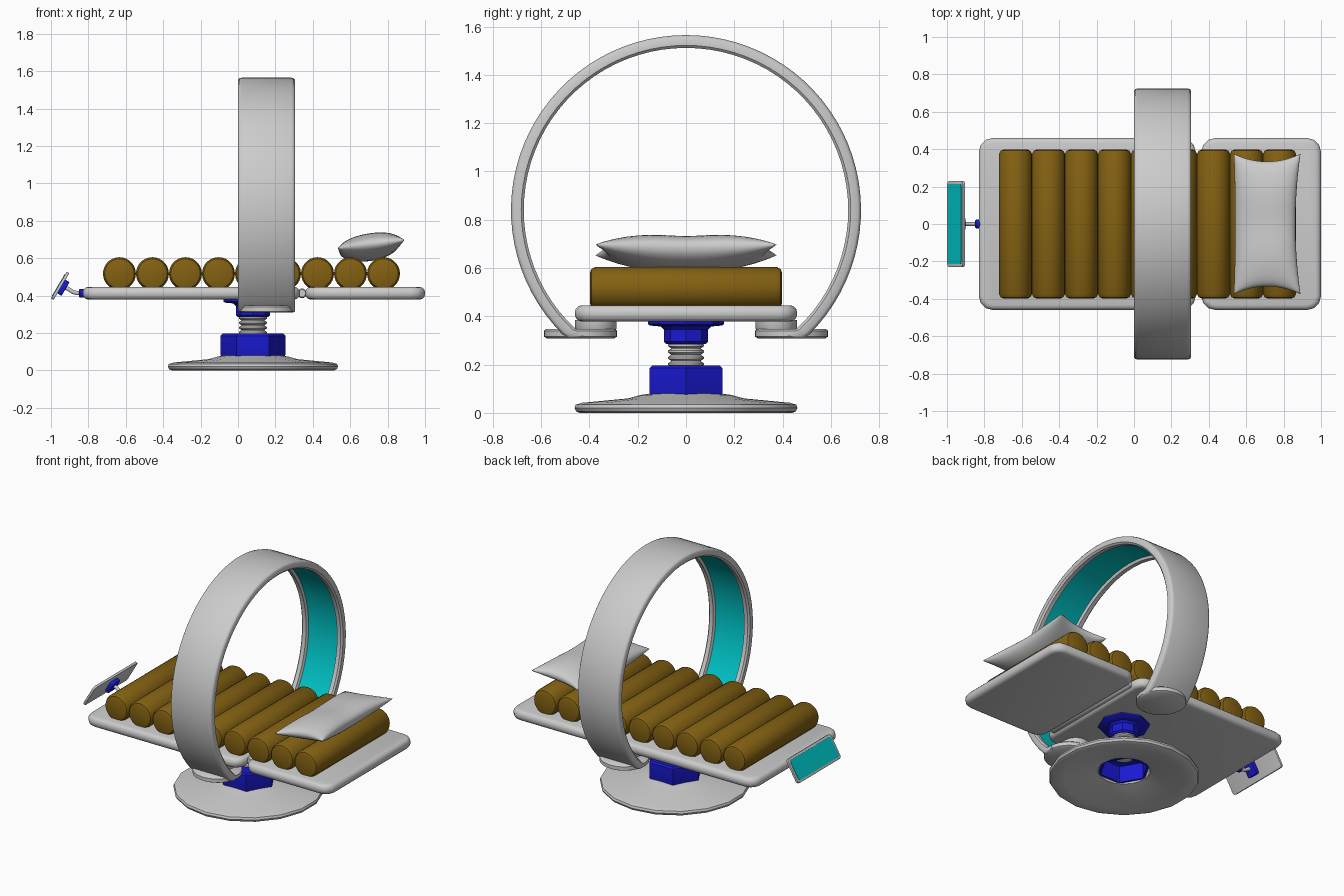
import bpy, bmesh
from math import sin, cos, pi, radians, exp

if "Cube" in bpy.data.objects:
    bpy.data.objects.remove(bpy.data.objects["Cube"])

def mat(name, rgb):
    m = bpy.data.materials.new(name)
    m.diffuse_color = (*rgb, 1)
    m.use_nodes = True
    m.node_tree.nodes["Principled BSDF"].inputs["Base Color"].default_value = m.diffuse_color
    return m

BLUE = mat("blue", (0.01, 0.01, 0.65))
BROWN = mat("brown", (0.23, 0.12, 0.006))
CYAN = mat("cyan", (0.0, 0.58, 0.6))

def finish(bm, name, m=None, loc=(0, 0, 0), rot=(0, 0, 0), angle=40):
    bmesh.ops.recalc_face_normals(bm, faces=bm.faces)
    me = bpy.data.meshes.new(name)
    bm.to_mesh(me)
    bm.free()
    ob = bpy.data.objects.new(name, me)
    bpy.context.collection.objects.link(ob)
    ob.location, ob.rotation_euler = loc, rot
    if m:
        me.materials.append(m)
    bpy.ops.object.select_all(action='DESELECT')
    ob.select_set(True)
    bpy.context.view_layer.objects.active = ob
    bpy.ops.object.shade_smooth_by_angle(angle=radians(angle))
    return ob

def skin(bm, loops, closed=False):
    """Bridge equal-length closed loops of points."""
    rows = [[bm.verts.new(p) for p in lp] for lp in loops]
    pairs = list(zip(rows, rows[1:])) + ([(rows[-1], rows[0])] if closed else [])
    for a, b in pairs:
        for i in range(len(a)):
            j = (i + 1) % len(a)
            bm.faces.new((a[i], a[j], b[j], b[i]))
    return rows

def lathe(name, prof, sides, m=None, loc=(0, 0, 0), rot=(0, 0, 0), phase=0.0, closed=False):
    bm = bmesh.new()
    loops = [[(r * cos(phase + 2 * pi * i / sides), r * sin(phase + 2 * pi * i / sides), z)
              for i in range(sides)] for r, z in prof]
    rows = skin(bm, loops, closed)
    if not closed:
        bm.faces.new(rows[0])
        bm.faces.new(rows[-1])
    return finish(bm, name, m, loc, rot)

def slab(name, size, corner, edge, m=None, loc=(0, 0, 0), rot=(0, 0, 0)):
    """Box with rounded plan corners and softened rims."""
    bm = bmesh.new()
    bmesh.ops.create_cube(bm, size=1)
    bmesh.ops.scale(bm, vec=size, verts=bm.verts)
    up = [e for e in bm.edges if abs(e.verts[0].co.z - e.verts[1].co.z) > 1e-5]
    bmesh.ops.bevel(bm, geom=up, offset=corner, segments=3, profile=0.5, affect='EDGES')
    rim = [e for e in bm.edges if abs(e.verts[0].co.z - e.verts[1].co.z) < 1e-5]
    if edge:
        bmesh.ops.bevel(bm, geom=rim, offset=edge, segments=3, profile=0.5, affect='EDGES')
    return finish(bm, name, m, loc, rot)

# Pedestal
CX = 0.08
lathe("base_disc", [(0.15, 0.08), (0.19, 0.074), (0.24, 0.06), (0.43, 0.042), (0.457, 0.034),
                    (0.462, 0.02), (0.455, 0.006), (0.44, 0.0), (0.37, 0.002), (0.16, 0.055)],
      18, loc=(CX, 0, 0), phase=pi / 2, closed=True)
lathe("base_collar", [(0.165, 0.06), (0.174, 0.085), (0.174, 0.185), (0.163, 0.196), (0.07, 0.196),
                      (0.07, 0.18), (0.15, 0.17), (0.15, 0.06)], 6, BLUE, (CX, 0, 0), closed=True)
thread = [(0.062, 0.15)]
for i in range(5):
    z = 0.19 + i * 0.026
    thread += [(0.062, z), (0.074, z + 0.008), (0.074, z + 0.016), (0.062, z + 0.024)]
lathe("screw_column", thread, 20, loc=(CX, 0, 0))
lathe("upper_mount", [(0.082, 0.285), (0.092, 0.295), (0.092, 0.345), (0.105, 0.358), (0.15, 0.362),
                      (0.158, 0.368), (0.158, 0.385)], 8, BLUE, (CX, 0, 0))

# Bed plates and hinge
slab("main_plate", (1.16, 0.92, 0.067), 0.075, 0.028, loc=(-0.25, 0, 0.412))
slab("head_plate", (0.64, 0.92, 0.067), 0.075, 0.028, loc=(0.68, 0, 0.412))
lathe("hinge_bar", [(0.02, -0.37), (0.026, -0.36), (0.026, 0.36), (0.02, 0.37)], 16,
      loc=(0.342, 0, 0.412), rot=(pi / 2, 0, 0))

# Mattress rolls
for i in range(9):
    lathe(f"mattress_roll_{i + 1}", [(0.066, -0.397), (0.079, -0.392), (0.088, -0.375),
                                     (0.088, 0.375), (0.079, 0.392), (0.066, 0.397)], 28, BROWN,
          (-0.634 + 0.1765 * i, 0, 0.517), (pi / 2, 0, 0))

# Pillow
bm = bmesh.new()
N = 20
for side in (1, -1):
    grid = []
    for i in range(N + 1):
        row = []
        for j in range(N + 1):
            u, v = sin(pi / 2 * (2 * i / N - 1)), sin(pi / 2 * (2 * j / N - 1))
            h = 0.078 * max(0, (1 - u * u) * (1 - v * v)) ** 0.45
            if side > 0:
                h *= 1 - 0.16 * exp(-(v / 0.35) ** 2)
            x = u * 0.178 * (1 - (0.15 if u > 0 else 0.04) * (1 - v * v))
            y = v * 0.375 * (1 - 0.11 * (1 - u * u))
            z = side * h + 0.022 * u + 0.012 * v * v
            row.append(bm.verts.new((x, y, z)))
        grid.append(row)
    for i in range(N):
        for j in range(N):
            bm.faces.new((grid[i][j], grid[i + 1][j], grid[i + 1][j + 1], grid[i][j + 1]))
bmesh.ops.remove_doubles(bm, verts=bm.verts, dist=1e-5)
finish(bm, "pillow", loc=(0.712, 0, 0.663), angle=80)

# Scanner arch: stations are (outer point, inner point) pairs in y, z
W, CZ = 0.305, 0.84
arc = []
for i in range(65):
    t = i / 64
    a, b = radians(-45 + 270 * t), radians(-47 + 274 * t)
    arc.append(((0.725 * cos(a), CZ + 0.725 * sin(a)), (0.672 * cos(b), CZ + 0.672 * sin(b))))
foot = [((0.42, 0.308), (0.42, 0.347)), ((0.49, 0.310), (0.445, 0.347))]
mirrored = [((-o[0], o[1]), (-n[0], n[1])) for o, n in reversed(foot)]

def sweep(name, stations, section, m=None):
    bm = bmesh.new()
    rows = skin(bm, [[(x, o[0] + (n[0] - o[0]) * t, o[1] + (n[1] - o[1]) * t) for x, t in section]
                     for o, n in stations])
    bm.faces.new(rows[0])
    bm.faces.new(rows[-1])
    finish(bm, name, m)

half = [(0.0, 0.25), (0.006, 0.08), (0.02, 0.0)]
lip = [(0.295, 1.0), (0.268, 1.0), (0.26, 0.65)]
section = half + [(W - x, t) for x, t in reversed(half)] + [(W, 0.8)] + lip
section += [(W - x, t) for x, t in reversed(lip)] + [(0, 0.8)]
sweep("scanner_arch", foot + arc + mirrored, section)
sweep("arch_light_strip", arc, [(0.046, 0.6), (0.259, 0.6), (0.259, 0.72), (0.046, 0.72)], CYAN)
for s, side in ((1, "back"), (-1, "front")):
    lathe(f"arch_foot_{side}", [(0.138, 0.308), (0.152, 0.316), (0.152, 0.34), (0.143, 0.347)], 28,
          loc=(W / 2, s * 0.437, 0))
    lathe(f"arch_pad_{side}", [(0.08, 0.34), (0.086, 0.35), (0.086, 0.385)], 24,
          loc=(W / 2, s * 0.373, 0))

# Control screen on the foot end
TILT = (0, radians(-59.5), 0)
slab("screen_frame", (0.165, 0.46, 0.016), 0.018, 0.003, loc=(-0.951, 0, 0.452), rot=TILT)
slab("screen_glass", (0.135, 0.43, 0.004), 0.012, 0, CYAN, (-0.9585, 0, 0.4565), TILT)
slab("screen_bracket", (0.085, 0.08, 0.028), 0.012, 0.004, BLUE, (-0.934, 0, 0.442), TILT)
lathe("arm_socket", [(0.018, -0.015), (0.023, -0.01), (0.023, 0.02)], 16, BLUE,
      (-0.835, 0, 0.412), (0, pi / 2, 0))
path = [(-0.935, 0.445), (-0.91, 0.437), (-0.885, 0.42), (-0.86, 0.413), (-0.83, 0.412)]
bm = bmesh.new()
rows = skin(bm, [[(x + 0.011 * 0.35 * sin(k * pi / 5), 0.011 * cos(k * pi / 5),
                   z + 0.011 * sin(k * pi / 5)) for k in range(10)] for x, z in path])
bm.faces.new(rows[0])
bm.faces.new(rows[-1])
finish(bm, "screen_arm")
